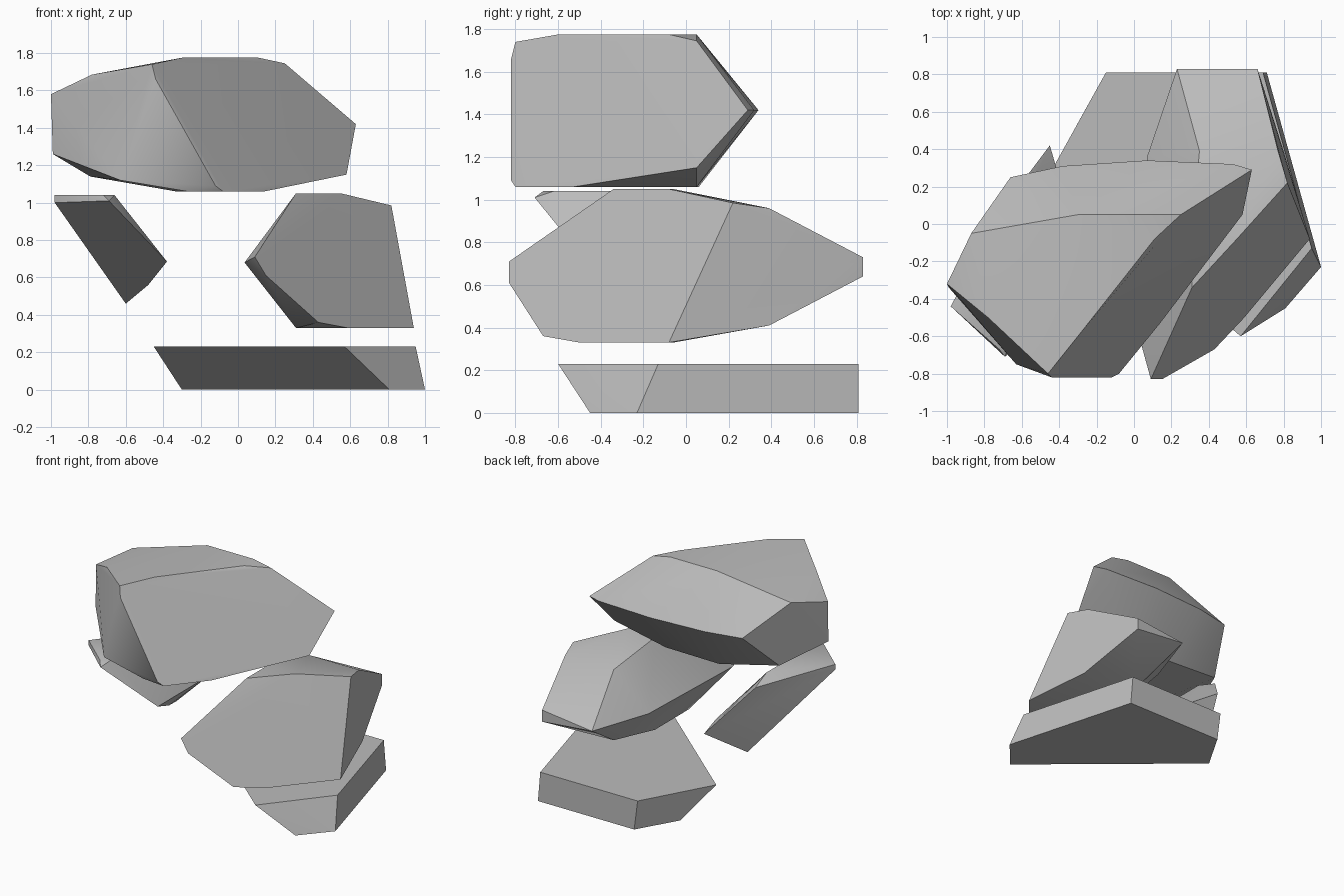
import bpy
import bmesh
import math


def remove_default_cube():
    cube = bpy.data.objects.get("Cube")
    if cube:
        bpy.data.objects.remove(cube, do_unlink=True)


def make_material(name, level):
    material = bpy.data.materials.new(name)
    material.use_nodes = True
    colour = (level, level, level, 1)
    material.diffuse_color = colour
    shader = next(node for node in material.node_tree.nodes if node.type == 'BSDF_PRINCIPLED')
    shader.inputs["Base Color"].default_value = colour
    shader.inputs["Roughness"].default_value = .9
    return material


def make_rock(name, material, corners, flatness=3, smooth_angle=32):
    """Wrap a chiselled convex stone around its corners and merge nearly flat facets."""
    mesh = bpy.data.meshes.new(name)
    stone = bmesh.new()
    for corner in corners:
        stone.verts.new(corner)
    hull = bmesh.ops.convex_hull(stone, input=stone.verts)
    unused = set(hull["geom_interior"]) | set(hull["geom_unused"])
    inner = [item for item in unused if isinstance(item, bmesh.types.BMVert)]
    bmesh.ops.delete(stone, geom=inner, context='VERTS')
    bmesh.ops.dissolve_limit(stone, angle_limit=math.radians(flatness),
                             verts=stone.verts, edges=stone.edges)
    bmesh.ops.recalc_face_normals(stone, faces=stone.faces)
    stone.to_mesh(mesh)
    stone.free()
    mesh.materials.append(material)

    rock = bpy.data.objects.new(name, mesh)
    bpy.context.collection.objects.link(rock)
    bpy.ops.object.select_all(action='DESELECT')
    rock.select_set(True)
    bpy.context.view_layer.objects.active = rock
    bpy.ops.object.shade_smooth_by_angle(angle=math.radians(smooth_angle))
    return rock


def level(height, outline):
    """Lift a plan outline to one height."""
    return [(x, y, height) for x, y in outline]


remove_default_cube()
stone_grey = make_material("stone grey", .5)

# Base slab: flat top and bottom with slanting sides
slab_top = level(.23, [(-.15, .81), (.69, .81), (.95, -.13), (.57, -.6), (-.45, .27)])
slab_bottom = level(0, [(-.12, .81), (.71, .81), (1, -.23), (.81, -.45), (-.3, .5)])
make_rock("base_slab", stone_grey, slab_top + slab_bottom, smooth_angle=20)

# Middle boulder: flat crown and underside, with a sharp ridge around the waist
middle_crown = level(1.05, [(.31, -.34), (.31, -.06), (.55, -.08)])
middle_shoulder = [(.82, .22, .985), (.77, .39, .96), (.35, .39, .96)]
middle_ridge = level(.68, [(.035, -.63), (.07, .36), (.23, .83)])
middle_back = [(.66, .83, .73), (.66, .83, .64)]
middle_nose = [(.09, -.83, .71), (.15, -.83, .61), (.43, -.67, .36)]
middle_haunch = level(.41, [(.35, .39), (.8, .39)])
middle_underside = level(.33, [(.31, -.48), (.31, -.06), (.94, -.08), (.59, -.5)])
make_rock("middle_boulder", stone_grey,
          middle_crown + middle_shoulder + middle_ridge + middle_back
          + middle_nose + middle_haunch + middle_underside)

# Top boulder: broad cut face on one side, ridged at the back
top_crown = level(1.775, [(-.3, -.6), (.11, -.08), (.1, .05), (-.3, .05)])
top_shoulder = [(-.46, -.8, 1.74), (.25, .05, 1.745), (-.78, -.5, 1.685),
                (-.87, -.05, 1.64), (-1, -.32, 1.58), (-.44, -.82, 1.66)]
top_ridge = level(1.42, [(-.66, .25), (-.38, .31), (.07, .34), (.53, .32), (.63, .29)])
top_haunch = [(-.99, -.34, 1.26), (-.63, -.75, 1.12), (-.79, -.02, 1.14),
              (.58, .05, 1.15), (-.12, -.82, 1.09)]
top_underside = level(1.06, [(-.33, .06), (.14, .05), (.14, -.53), (-.08, -.8), (-.27, -.78)])
make_rock("top_boulder", stone_grey,
          top_crown + top_shoulder + top_ridge + top_haunch + top_underside)

# Side stone: small leaning wedge with an overhanging front
side_crown = level(1.04, [(-.98, -.44), (-.72, -.67), (-.66, -.62), (-.66, -.05)])
side_rim = [(-.98, -.44, 1), (-.69, -.71, 1.01), (-.68, .115, .99)]
side_waist = level(.685, [(-.38, -.446), (-.38, .18), (-.45, .42)])
side_tip = [(-.48, -.165, .56), (-.6, .1, .46)]
make_rock("side_stone", stone_grey, side_crown + side_rim + side_waist + side_tip)
